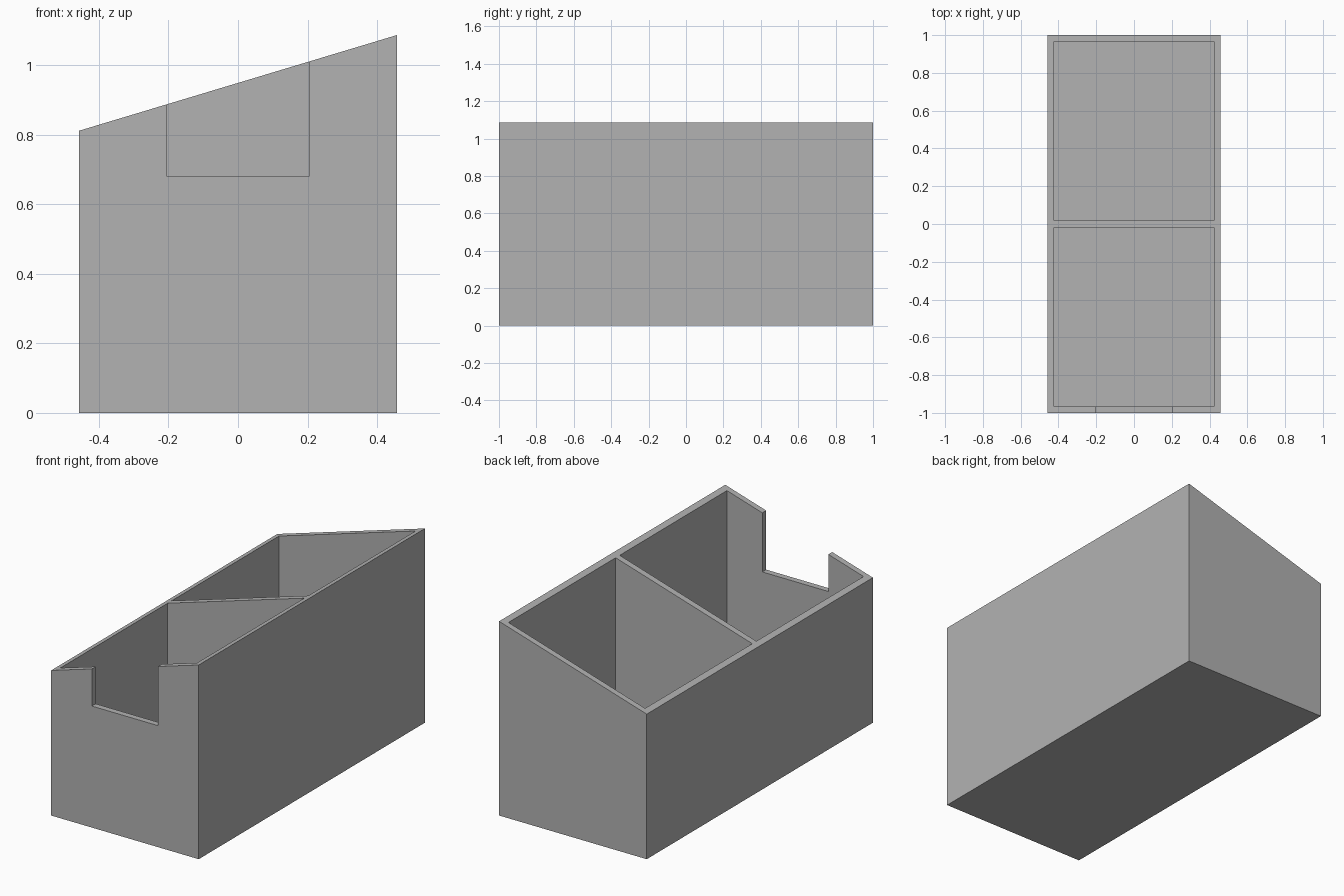
import bpy
import bmesh

if "Cube" in bpy.data.objects:
    bpy.data.objects.remove(bpy.data.objects["Cube"], do_unlink=True)

HALF_W, HALF_L = 0.457, 1.0
LOW, HIGH = 0.812, 1.087
WALL = 0.034
FLOOR = 0.034
TOP = 1.5

grey = bpy.data.materials.new("plain grey")
grey.use_nodes = True
colour = (0.448, 0.448, 0.448, 1)
grey.diffuse_color = colour
grey.node_tree.nodes["Principled BSDF"].inputs["Base Color"].default_value = colour


def prism(name, profile, y0, y1):
    """Extrude an x-z profile along y."""
    bm = bmesh.new()
    face = bm.faces.new([bm.verts.new((x, y0, z)) for x, z in profile])
    ext = bmesh.ops.extrude_face_region(bm, geom=[face])
    moved = [v for v in ext["geom"] if isinstance(v, bmesh.types.BMVert)]
    bmesh.ops.translate(bm, verts=moved, vec=(0, y1 - y0, 0))
    bmesh.ops.recalc_face_normals(bm, faces=bm.faces)
    mesh = bpy.data.meshes.new(name)
    bm.to_mesh(mesh)
    bm.free()
    mesh.materials.append(grey)
    obj = bpy.data.objects.new(name, mesh)
    bpy.context.collection.objects.link(obj)
    return obj


def block(name, x0, x1, y0, y1, z0):
    return prism(name, [(x0, z0), (x1, z0), (x1, TOP), (x0, TOP)], y0, y1)


# Outer box with a rim that rises towards the left side
box = prism("divided_box", [(-HALF_W, 0), (HALF_W, 0), (HALF_W, HIGH), (-HALF_W, LOW)],
            -HALF_L, HALF_L)

# Two compartments either side of the divider, and the front notch
inner_w, inner_l, half_divider = HALF_W - WALL, HALF_L - WALL, 0.018
cutters = [
    block("front_compartment", -inner_w, inner_w, -inner_l, -half_divider, FLOOR),
    block("back_compartment", -inner_w, inner_w, half_divider, inner_l, FLOOR),
    block("front_notch", -0.205, 0.204, -1.1, -0.8, 0.68),
]

bpy.context.view_layer.objects.active = box
for cutter in cutters:
    cutter.hide_render = True
    mod = box.modifiers.new(cutter.name, "BOOLEAN")
    mod.operation = "DIFFERENCE"
    mod.solver = "EXACT"
    mod.object = cutter
    bpy.ops.object.modifier_apply(modifier=mod.name)
for cutter in cutters:
    bpy.data.objects.remove(cutter, do_unlink=True)
